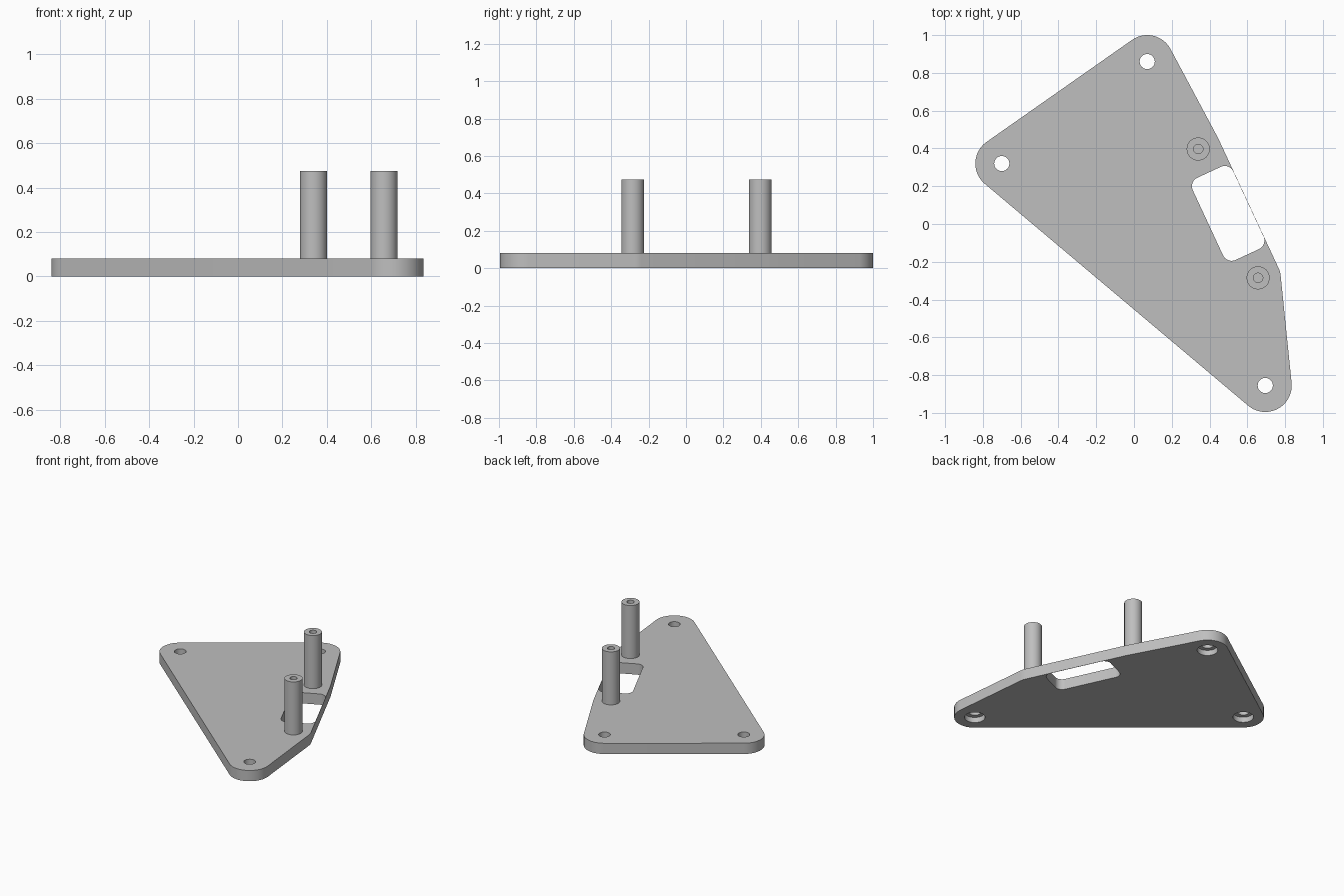
import bpy
import bmesh
from math import sin, cos, pi, radians
from mathutils import Vector
from mathutils.geometry import convex_hull_2d

cube = bpy.data.objects.get("Cube")
if cube:
    bpy.data.objects.remove(cube, do_unlink=True)

THICK = 0.08
POST_TOP = 0.475
CORNERS = {"back": Vector((0.07, 0.86)), "right": Vector((-0.70, 0.32)),
           "front": Vector((0.695, -0.855))}
POSTS = {"back": Vector((0.34, 0.397)), "front": Vector((0.657, -0.285))}

grey = bpy.data.materials.new("plain grey")
grey.use_nodes = True
colour = (0.52, 0.52, 0.52, 1)
grey.diffuse_color = colour
grey.node_tree.nodes["Principled BSDF"].inputs["Base Color"].default_value = colour


def arc(centre, radius, start=0, sweep=2 * pi, steps=64):
    return [centre + radius * Vector((cos(a), sin(a)))
            for a in (start + sweep * i / steps for i in range(steps))]


def prism(name, outline, z0, z1):
    """Extrude a counter-clockwise outline from z0 to z1."""
    bm = bmesh.new()
    face = bm.faces.new([bm.verts.new((p.x, p.y, z0)) for p in outline])
    result = bmesh.ops.extrude_face_region(bm, geom=[face], use_keep_orig=True)
    top = [g for g in result["geom"] if isinstance(g, bmesh.types.BMVert)]
    bmesh.ops.translate(bm, verts=top, vec=(0, 0, z1 - z0))
    bmesh.ops.recalc_face_normals(bm, faces=bm.faces[:])
    mesh = bpy.data.meshes.new(name)
    bm.to_mesh(mesh)
    bm.free()
    mesh.materials.append(grey)
    obj = bpy.data.objects.new(name, mesh)
    bpy.context.collection.objects.link(obj)
    return obj


def activate(obj):
    bpy.ops.object.select_all(action="DESELECT")
    obj.select_set(True)
    bpy.context.view_layer.objects.active = obj


def cut(obj, outline, z0, z1):
    """Subtract a prism and discard the cutter."""
    cutter = prism("cutter", outline, z0, z1)
    mod = obj.modifiers.new("cut", "BOOLEAN")
    mod.operation = "DIFFERENCE"
    mod.solver = "EXACT"
    mod.object = cutter
    activate(obj)
    bpy.ops.object.modifier_apply(modifier=mod.name)
    bpy.data.objects.remove(cutter, do_unlink=True)


def smooth(obj):
    activate(obj)
    bpy.ops.object.shade_smooth_by_angle(angle=radians(30))


# Base plate: hull wrapped around the corner and post bosses
rim = [p for c in CORNERS.values() for p in arc(c, 0.14)]
rim += [p for c in POSTS.values() for p in arc(c, 0.12)]
plate = prism("base_plate", [rim[i] for i in convex_hull_2d(rim)], 0, THICK)

# Screw holes, counterbored from below
for c in CORNERS.values():
    cut(plate, arc(c, 0.04), -0.1, 0.2)
    cut(plate, arc(c, 0.07), -0.1, THICK / 2)

# Rounded window between the posts, leaving a thin outer web
middle = (POSTS["back"] + POSTS["front"]) / 2
along = (POSTS["front"] - POSTS["back"]).normalized()
outward = Vector((-along.y, along.x))
R = 0.05
window = []
for k, (su, sv) in enumerate(((1, 1), (-1, 1), (-1, -1), (1, -1))):
    centre = Vector((su * (0.24 - R), sv * (0.118 - R)))
    window += arc(centre, R, k * pi / 2, pi / 2, 12)
    window.append(centre + R * Vector((cos((k + 1) * pi / 2), sin((k + 1) * pi / 2))))
cut(plate, [middle + along * p.x + outward * p.y for p in window], -0.1, 0.2)
smooth(plate)

# Standing posts with a blind pilot hole in the top
for side, c in POSTS.items():
    post = prism(side + "_post", arc(c, 0.061), THICK, POST_TOP)
    cut(post, arc(c, 0.025, steps=32), POST_TOP - 0.25, POST_TOP + 0.1)
    smooth(post)
